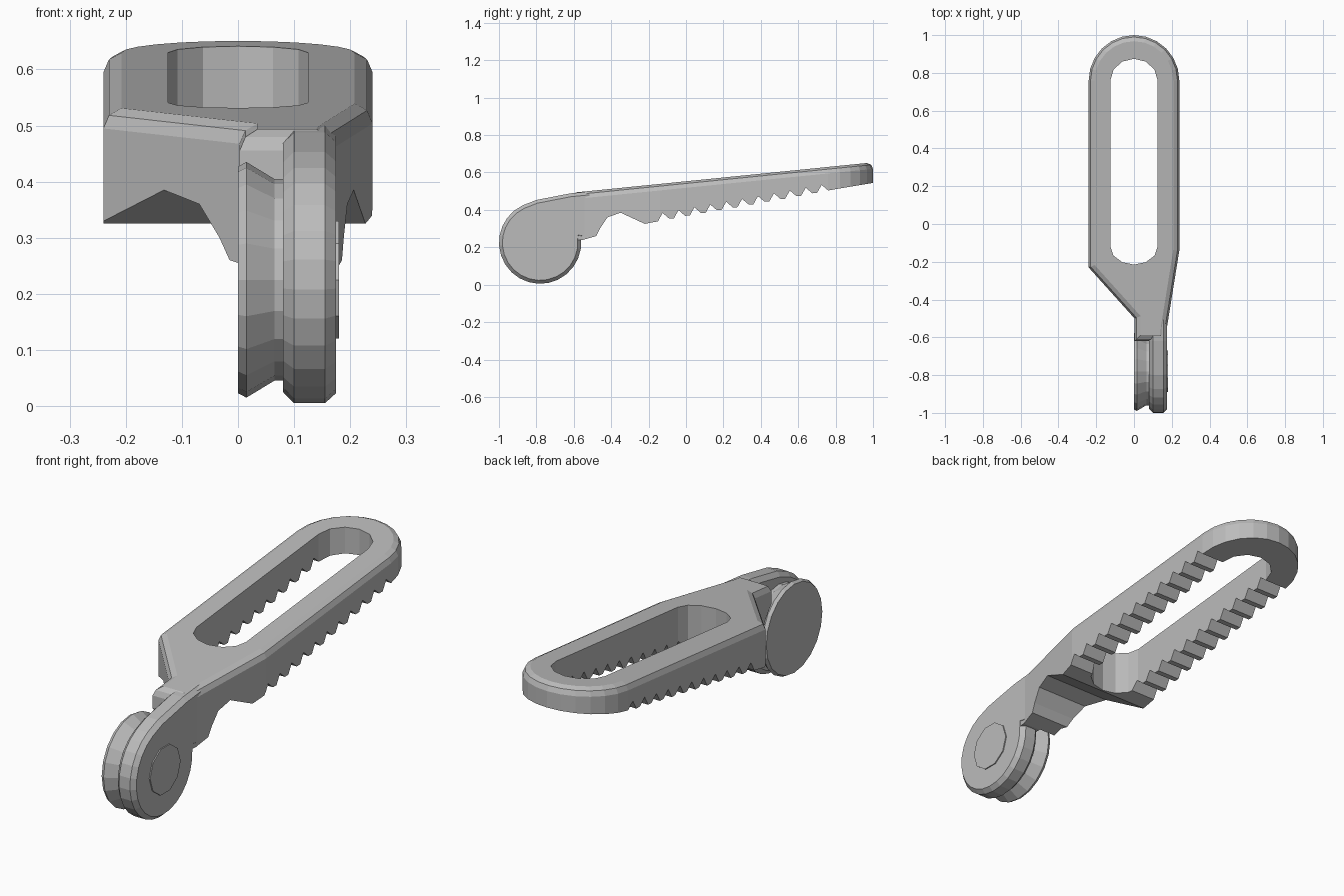
import bpy
import bmesh
from math import sin, cos, radians
from mathutils import Vector

if "Cube" in bpy.data.objects:
    bpy.data.objects.remove(bpy.data.objects["Cube"])

grey = bpy.data.materials.new("plain_grey")
grey.use_nodes = True
colour = (0.5, 0.5, 0.5, 1)
grey.diffuse_color = colour
grey.node_tree.nodes["Principled BSDF"].inputs["Base Color"].default_value = colour


def arc(cx, cy, rx, ry, start, end, steps):
    """Points along an elliptical arc, angles in degrees."""
    angles = [radians(start + (end - start) * i / steps) for i in range(steps + 1)]
    return [(cx + rx * cos(a), cy + ry * sin(a)) for a in angles]


def inset(outline, d):
    """Move a counter-clockwise outline inwards by d with mitred corners."""
    pts = [Vector(p) for p in outline]
    out = []
    for i, p in enumerate(pts):
        a = (p - pts[i - 1]).normalized()
        b = (pts[(i + 1) % len(pts)] - p).normalized()
        n1, n2 = Vector((-a.y, a.x)), Vector((-b.y, b.x))
        out.append(p + (n1 + n2) * d / max(1 + n1.dot(n2), 0.3))
    return out


def loft(name, outline, layers, place):
    """Stack inset copies of an outline; each layer is (position, inset)."""
    bm = bmesh.new()
    rings = [[bm.verts.new(place(p[0], p[1], t)) for p in inset(outline, d)]
             for t, d in layers]
    count = len(outline)
    for low, high in zip(rings, rings[1:]):
        for i in range(count):
            j = (i + 1) % count
            bm.faces.new((low[i], low[j], high[j], high[i]))
    bm.faces.new(rings[0][::-1])
    bm.faces.new(rings[-1])
    bmesh.ops.recalc_face_normals(bm, faces=bm.faces[:])
    mesh = bpy.data.meshes.new(name)
    bm.to_mesh(mesh)
    bm.free()
    mesh.materials.append(grey)
    obj = bpy.data.objects.new(name, mesh)
    bpy.context.collection.objects.link(obj)
    return obj


def cut(target, cutter):
    """Subtract the cutter from the target and discard it."""
    cutter.hide_render = True
    mod = target.modifiers.new("cut", 'BOOLEAN')
    mod.operation = 'DIFFERENCE'
    mod.solver = 'EXACT'
    mod.object = cutter
    bpy.context.view_layer.objects.active = target
    bpy.ops.object.modifier_apply(modifier=mod.name)
    bpy.data.objects.remove(cutter)


def upright(x, y, z):
    return (x, y, z)


def sloped(x, y, z):
    return (x, y, z + 0.553 + 0.101 * y if z > -0.2 else 0.1)


def sideways(y, z, x):
    return (x, y, z)


HUB_Y, HUB_Z = -0.78, 0.225

# Handle: long loop with a sloped top and rounded upper rim, tapering to a neck
plan = arc(0, 0.76, 0.24, 0.24, 0, 180, 12) + [
    (-0.24, -0.23), (0.003, -0.5), (0.003, -0.62), (0.17, -0.62),
    (0.174, -0.55), (0.24, -0.14)]
handle = loft("handle", plan,
              [(-1, 0), (-0.035, 0), (-0.012, 0.01), (0, 0.032)], sloped)

# Slot through the handle
slot = (arc(0, 0.76, 0.125, 0.115, 0, 180, 6)
        + arc(0, -0.12, 0.125, 0.095, 180, 360, 6))
cut(handle, loft("slot_cutter", slot, [(0, 0), (1, 0)], upright))


# Underside: stepped neck followed by a row of teeth
def underside(y):
    return 0.33 + 0.177 * (y + 0.2)


under = [(-1.2, -0.5), (-1.2, 0.24), (-0.55, 0.24), (-0.48, 0.26),
         (-0.46, 0.3), (-0.42, 0.36), (-0.35, 0.385), (-0.22, 0.325)]
for i in range(11):
    y = -0.15 + 0.085 * i
    for dy, dz in ((0, 0), (0.025, 0.04), (0.06, 0.004)):
        under.append((y + dy, underside(y + dy) + dz))
under += [(1.2, underside(1.2)), (1.2, -0.5)]
cut(handle, loft("underside_cutter", under[::-1], [(-0.5, 0), (0.5, 0)], sideways))

# Clearance around the wheel
ring = arc(HUB_Y, HUB_Z, 0.235, 0.235, 0, 345, 23)
cut(handle, loft("clearance_cutter", ring, [(-0.1, 0), (0.085, 0)], sideways))

# Arm: round hub flowing into the neck, with chamfered rims
profile = arc(HUB_Y, HUB_Z, 0.22, 0.22, 5, -245, 18) + [
    (-0.8, 0.453), (-0.62, 0.488), (-0.5, 0.5), (-0.48, 0.262), (-0.55, 0.242)]
loft("arm", profile[::-1],
     [(0.08, 0.02), (0.1, 0), (0.155, 0), (0.175, 0.018)], sideways)

# Wheel beside the arm, narrowing to a groove
loft("wheel", arc(HUB_Y, HUB_Z, 0.21, 0.21, 0, 342, 19),
     [(0, 0.008), (0.015, 0), (0.065, 0.03), (0.09, 0.03)], sideways)

# Flat boss on the outside of the hub
loft("hub_boss", arc(HUB_Y, HUB_Z, 0.11, 0.11, 0, 324, 9),
     [(0.17, 0), (0.18, 0)], sideways)
